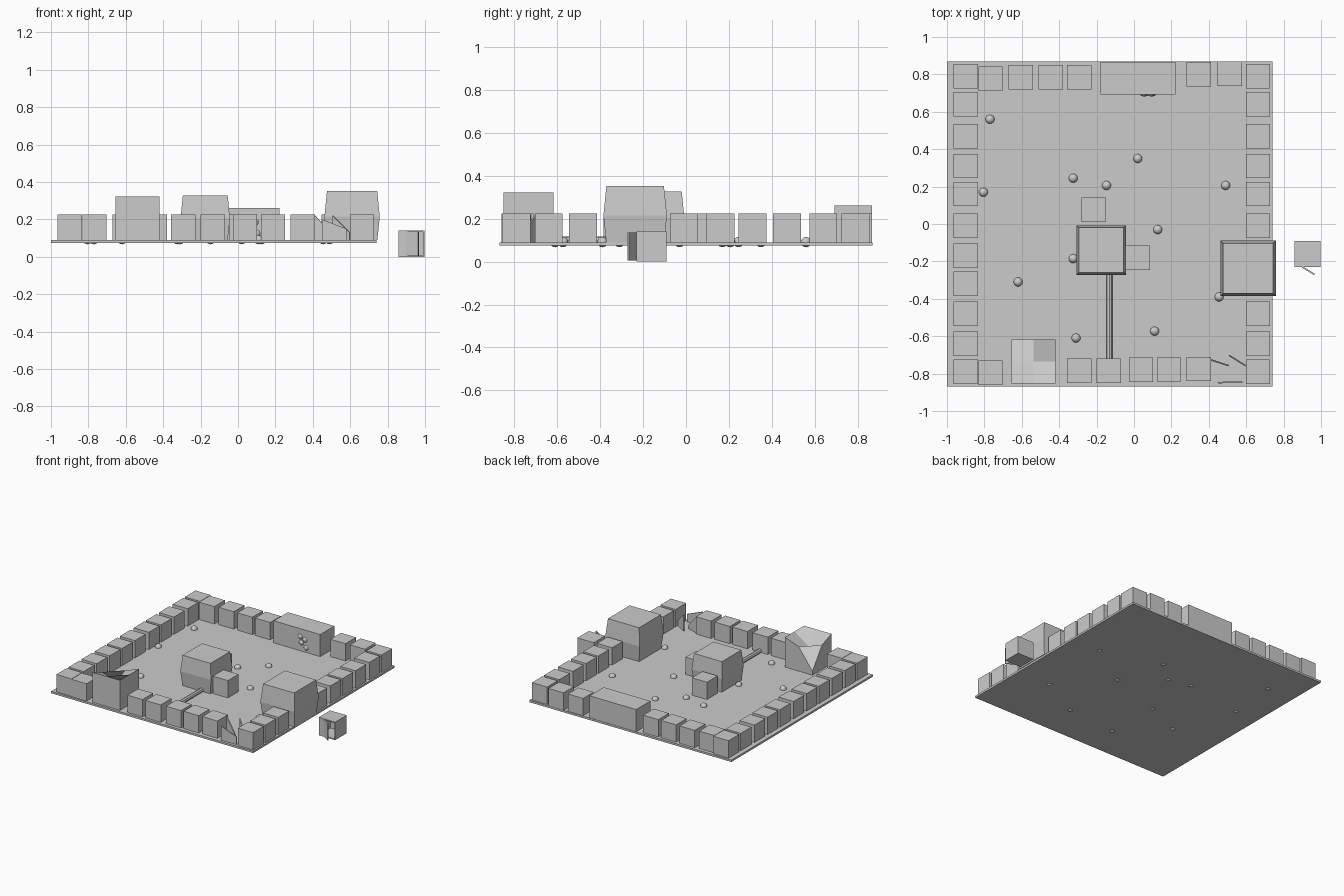
import bpy, bmesh, math

if "Cube" in bpy.data.objects:
    bpy.data.objects.remove(bpy.data.objects["Cube"])

FLOOR = 0.09
WALL_TOP = 0.225


def mesh_object(name, bm):
    bmesh.ops.recalc_face_normals(bm, faces=bm.faces)
    me = bpy.data.meshes.new(name)
    bm.to_mesh(me)
    bm.free()
    ob = bpy.data.objects.new(name, me)
    bpy.context.collection.objects.link(ob)
    return ob


def box(name, x0, x1, y0, y1, z0, z1):
    bm = bmesh.new()
    bmesh.ops.create_cube(bm, size=1)
    for v in bm.verts:
        v.co = (x1 if v.co.x > 0 else x0, y1 if v.co.y > 0 else y0, z1 if v.co.z > 0 else z0)
    return mesh_object(name, bm)


def hut(name, cx, cy, half=0.065):
    return box(name, cx - half, cx + half, cy - half, cy + half, FLOOR, WALL_TOP)


def loft(name, cx, cy, rings):
    """Square rings of (half width, z), capped both ends."""
    bm = bmesh.new()
    loops = [[bm.verts.new((cx + sx * h, cy + sy * h, z))
              for sx, sy in ((-1, -1), (1, -1), (1, 1), (-1, 1))] for h, z in rings]
    for a, b in zip(loops, loops[1:]):
        for i in range(4):
            j = (i + 1) % 4
            bm.faces.new((a[i], a[j], b[j], b[i]))
    bm.faces.new(loops[0][::-1])
    bm.faces.new(loops[-1])
    return mesh_object(name, bm)


def ball(name, x, y, z, r=0.024):
    bm = bmesh.new()
    bmesh.ops.create_uvsphere(bm, u_segments=16, v_segments=10, radius=r)
    bmesh.ops.translate(bm, verts=bm.verts, vec=(x, y, z))
    ob = mesh_object(name, bm)
    for p in ob.data.polygons:
        p.use_smooth = True
    return ob


def panel(name, a, b, z0, za, zb, t=0.008):
    """Thin upright board from a to b, with a top height at each end."""
    dx, dy = b[0] - a[0], b[1] - a[1]
    n = math.hypot(dx, dy)
    ox, oy = -dy / n * t / 2, dx / n * t / 2
    bm = bmesh.new()
    sides = []
    for s in (-1, 1):
        sides.append([bm.verts.new((p[0] + s * ox, p[1] + s * oy, z))
                      for p, z in ((a, z0), (b, z0), (b, zb), (a, za))])
    l, r = sides
    bm.faces.new(l[::-1])
    bm.faces.new(r)
    for i in range(4):
        j = (i + 1) % 4
        bm.faces.new((l[i], l[j], r[j], r[i]))
    return mesh_object(name, bm)


# ground slab
box("ground_slab", -1, 0.74, -0.87, 0.87, 0.075, FLOOR)

# perimeter huts: side columns
column_y = (0.79, 0.64, 0.47, 0.31, 0.16, -0.01, -0.17, -0.32, -0.48, -0.64, -0.79)
for i, y in enumerate(column_y):
    hut(f"left_hut_{i}", -0.90, y)
    if y not in (-0.17, -0.32):
        hut(f"right_hut_{i}", 0.663, y)

# perimeter huts: back and front rows
for i, (x, y) in enumerate(((-0.767, 0.776), (-0.605, 0.785), (-0.445, 0.785),
                            (-0.292, 0.785), (0.346, 0.80), (0.512, 0.803))):
    hut(f"back_hut_{i}", x, y)
for i, (x, y) in enumerate(((-0.767, -0.796), (-0.292, -0.785), (-0.135, -0.785),
                            (0.037, -0.78), (0.187, -0.778), (0.346, -0.775))):
    hut(f"front_hut_{i}", x, y)

# long hall at the back
box("long_hall", -0.178, 0.223, 0.693, 0.867, FLOOR, 0.262)

# bulging houses
loft("central_house", -0.175, -0.14, ((0.12, FLOOR), (0.132, 0.205), (0.12, 0.327)))
loft("large_house", 0.61, -0.237, ((0.135, FLOOR), (0.148, 0.215), (0.134, 0.353)))
hut("annex_back", -0.215, 0.077)
hut("annex_side", 0.02, -0.18)

# collapsed tower: block whose roof grid sags towards one corner
bm = bmesh.new()
bmesh.ops.create_cube(bm, size=1)
bmesh.ops.subdivide_edges(bm, edges=bm.edges[:], cuts=1, use_grid_fill=True)
sag = {(-1, 1): 0.12, (-1, 0): 0.28, (0, 1): 0.28, (0, 0): 0.24}
for v in bm.verts:
    k = (round(v.co.x * 2), round(v.co.y * 2))
    top = sag.get(k, 0.323)
    f = v.co.z + 0.5
    v.co = (-0.538 + k[0] * 0.118, -0.735 + k[1] * 0.117, FLOOR + f * (top - FLOOR))
mesh_object("collapsed_tower", bm)

# pipe running from the front row to the central house
bm = bmesh.new()
bmesh.ops.create_cone(bm, cap_ends=True, segments=8, radius1=0.017, radius2=0.017, depth=0.46)
for v in bm.verts:
    v.co = (-0.131 + v.co.x, -0.49 + v.co.z, 0.10 + v.co.y)
mesh_object("pipe", bm)

# scattered balls half sunk in the ground
for i, (x, y) in enumerate(((-0.77, 0.56), (-0.805, 0.17), (-0.325, 0.245), (-0.147, 0.206),
                            (0.02, 0.35), (0.49, 0.206), (0.127, -0.03), (-0.325, -0.185),
                            (-0.62, -0.31), (0.455, -0.39), (-0.31, -0.61), (0.11, -0.573))):
    ball(f"ground_ball_{i}", x, y, 0.091)

# balls clustered on the hall front
for i, (x, z) in enumerate(((0.05, 0.20), (0.09, 0.185), (0.06, 0.155), (0.10, 0.125))):
    ball(f"hall_ball_{i}", x, 0.705, z, 0.023)

# broken hut walls in the front row
panel("broken_wall_front", (0.45, -0.848), (0.58, -0.845), FLOOR, 0.20, 0.15)
panel("broken_wall_left", (0.412, -0.727), (0.505, -0.757), FLOOR, 0.22, 0.12)
panel("broken_wall_right", (0.508, -0.702), (0.597, -0.758), FLOOR, 0.22, 0.13)

# detached outer hut: open shell with a door ajar
X0, X1, Y0, Y1, H, T = 0.857, 0.998, -0.23, -0.09, 0.14, 0.008
box("outer_floor", X0, X1, Y0, Y1, 0, T)
box("outer_roof", X0, X1, Y0, Y1, H - T, H)
box("outer_left_wall", X0, X0 + T, Y0, Y1, T, H - T)
box("outer_right_wall", X1 - T, X1, Y0, Y1, T, H - T)
box("outer_back_wall", X0 + T, X1 - T, Y1 - T, Y1, T, H - T)
box("outer_front_wall", X0 + T, 0.90, Y0, Y0 + T, T, H - T)
panel("outer_door", (0.90, -0.23), (0.965, -0.27), 0.005, H - 0.005, H - 0.005)
